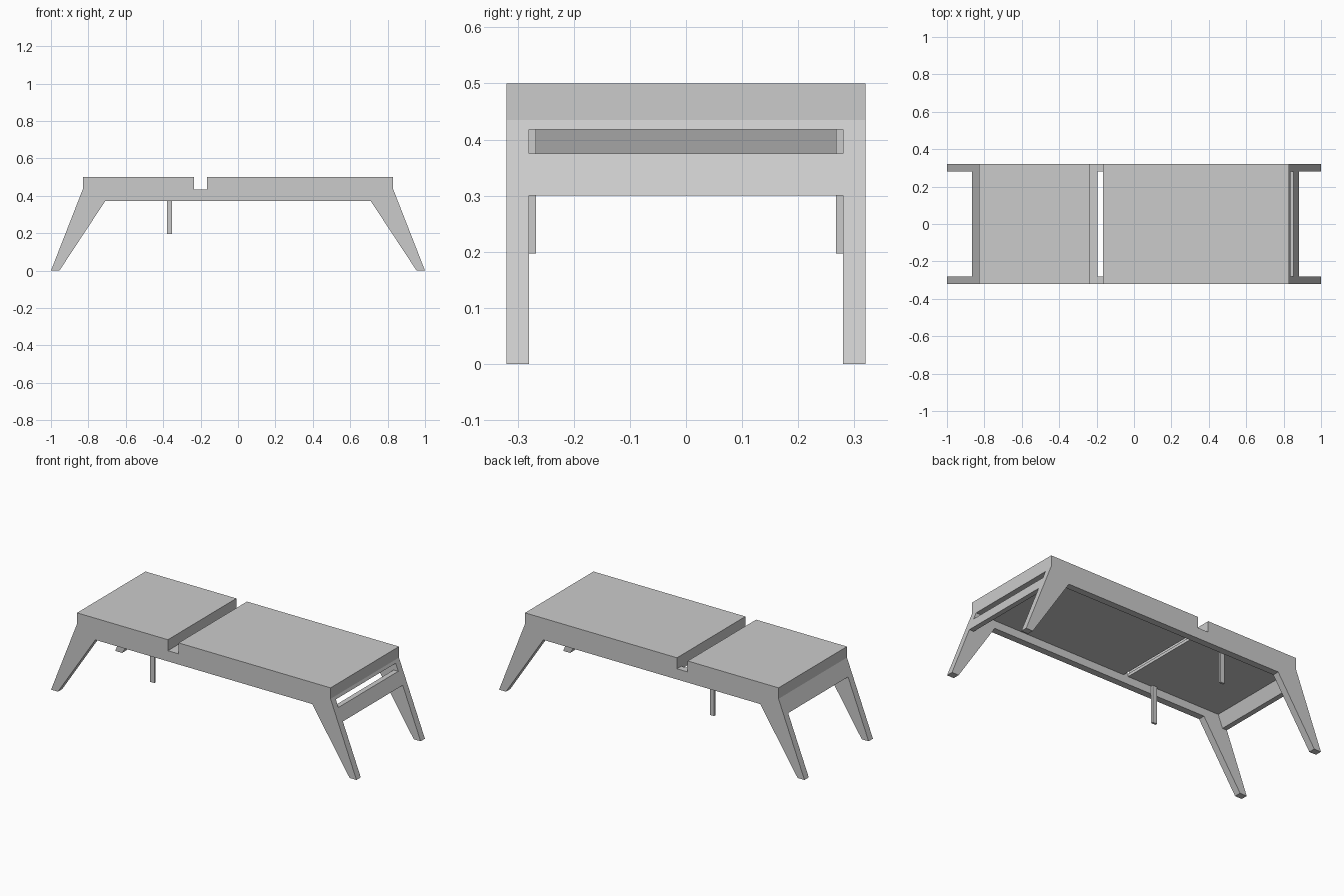
import bpy, bmesh

if "Cube" in bpy.data.objects:
    bpy.data.objects.remove(bpy.data.objects["Cube"])


def extrude_xz(name, pts, y0, y1):
    """Solid made from an x-z outline extruded along y."""
    bm = bmesh.new()
    face = bm.faces.new([bm.verts.new((x, y0, z)) for x, z in pts])
    ext = bmesh.ops.extrude_face_region(bm, geom=[face])
    moved = [v for v in ext["geom"] if isinstance(v, bmesh.types.BMVert)]
    bmesh.ops.translate(bm, verts=moved, vec=(0, y1 - y0, 0))
    bmesh.ops.recalc_face_normals(bm, faces=bm.faces)
    mesh = bpy.data.meshes.new(name)
    bm.to_mesh(mesh)
    bm.free()
    obj = bpy.data.objects.new(name, mesh)
    bpy.context.collection.objects.link(obj)
    return obj


def box_pts(x0, x1, z0, z1):
    return [(x0, z0), (x1, z0), (x1, z1), (x0, z1)]


HALF, INNER = 0.32, 0.28      # outer and inner half widths
TOP, SEAT, BOARD = 0.5, 0.435, 0.418
END = 0.83


def slope(z):
    """Outer x of the splayed leg at height z."""
    return 1 - (1 - END) * z / SEAT


# Side frames: rail and two splayed legs in one outline
half_outline = [(0.71, 0.372), (0.955, 0), (1, 0), (END, SEAT)]
outline = half_outline + [(-x, z) for x, z in reversed(half_outline)]
for side, y0, y1 in (("front", -HALF, -INNER), ("back", INNER, HALF)):
    extrude_xz(side + "_side_frame", outline, y0, y1)

# Two top slabs with a notch between them
extrude_xz("short_top", box_pts(-END, -0.235, SEAT, TOP), -HALF, HALF)
extrude_xz("long_top", box_pts(-0.165, END, SEAT, TOP), -HALF, HALF)

# Support boards under the slabs, ends cut along the leg slope
extrude_xz("short_board", [(-slope(BOARD), BOARD), (-0.195, BOARD),
                           (-0.195, SEAT), (-END, SEAT)], -INNER, INNER)
extrude_xz("long_board", [(-0.165, BOARD), (slope(BOARD), BOARD),
                          (END, SEAT), (-0.165, SEAT)], -INNER, INNER)


# Sloping end panels between the legs
def end_panel(name, sign, z0, z1, thick=0.03):
    pts = [(slope(z0), z0), (slope(z1), z1),
           (slope(z1) - thick, z1), (slope(z0) - thick, z0)]
    extrude_xz(name, [(sign * x, z) for x, z in pts], -INNER, INNER)


end_panel("right_end_panel", 1, 0.30, 0.375)
end_panel("left_end_panel", -1, 0.345, BOARD)

# Hanging posts inside the side frames
for side, y0, y1 in (("front", -INNER, -0.267), ("back", 0.267, INNER)):
    extrude_xz(side + "_post", box_pts(-0.38, -0.352, 0.197, BOARD), y0, y1)
